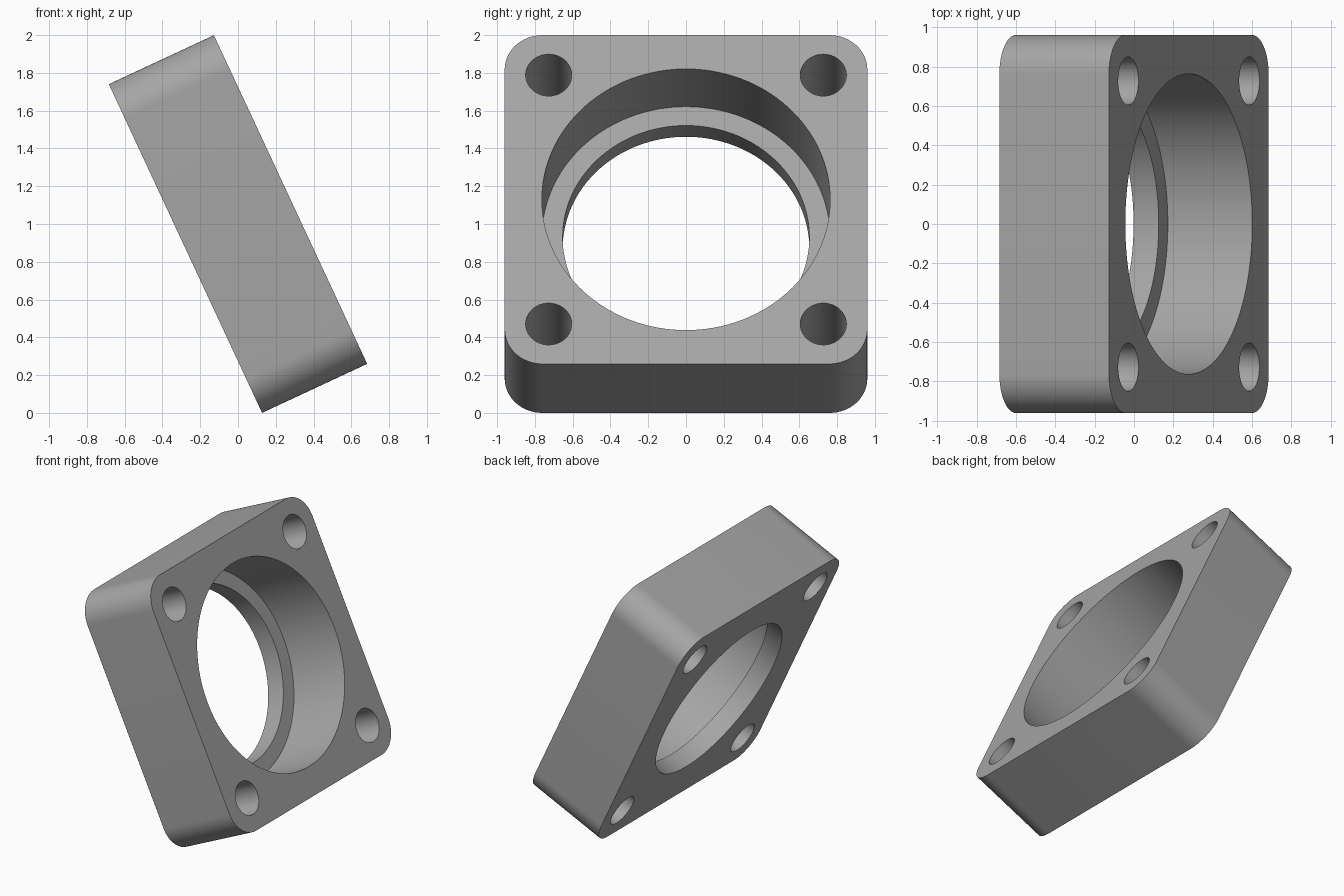
import bpy, bmesh, math
from mathutils import Matrix

if "Cube" in bpy.data.objects:
    bpy.data.objects.remove(bpy.data.objects["Cube"])

SIDE, THICK, CORNER = 1.92, 0.614, 0.2
TILT = math.radians(65)
TOP = THICK / 2


def prism(name, outline, z0, z1):
    """Extrude a closed 2D outline between two heights."""
    bm = bmesh.new()
    face = bm.faces.new([bm.verts.new((x, y, z0)) for x, y in outline])
    new = bmesh.ops.extrude_face_region(bm, geom=[face])["geom"]
    bmesh.ops.translate(bm, vec=(0, 0, z1 - z0),
                        verts=[v for v in new if isinstance(v, bmesh.types.BMVert)])
    bmesh.ops.recalc_face_normals(bm, faces=bm.faces)
    mesh = bpy.data.meshes.new(name)
    bm.to_mesh(mesh)
    bm.free()
    obj = bpy.data.objects.new(name, mesh)
    bpy.context.collection.objects.link(obj)
    return obj


def arc(cx, cy, r, start, sweep, n, closed=False):
    steps = n if closed else n + 1
    return [(cx + r * math.cos(start + sweep * i / n),
             cy + r * math.sin(start + sweep * i / n)) for i in range(steps)]


def circle(cx, cy, r, n):
    return arc(cx, cy, r, 0, math.tau, n, closed=True)


# Square plate with rounded corners
c = SIDE / 2 - CORNER
outline = []
for i, (sx, sy) in enumerate([(1, 1), (-1, 1), (-1, -1), (1, -1)]):
    outline += arc(sx * c, sy * c, CORNER, i * math.pi / 2, math.pi / 2, 16)
plate = prism("flange_plate", outline, -TOP, TOP)

# Stepped bore: wide recess, then a narrower through hole
cutters = [prism("recess_cutter", circle(0, 0, 0.763, 128), TOP - 0.473, TOP + 0.1),
           prism("bore_cutter", circle(0, 0, 0.653, 128), -TOP - 0.1, TOP)]

# Four corner bolt holes
for sx in (-1, 1):
    for sy in (-1, 1):
        cutters.append(prism("bolt_hole_cutter",
                             circle(sx * 0.727, sy * 0.727, 0.122, 48),
                             -TOP - 0.1, TOP + 0.1))

for cutter in cutters:
    cutter.hide_render = True
    mod = plate.modifiers.new(cutter.name, 'BOOLEAN')
    mod.operation = 'DIFFERENCE'
    mod.solver = 'EXACT'
    mod.object = cutter

# Bake the cuts and remove the cutters
bpy.context.view_layer.update()
result = bpy.data.meshes.new_from_object(
    plate.evaluated_get(bpy.context.evaluated_depsgraph_get()))
plate.modifiers.clear()
plate.data = result
for cutter in cutters:
    bpy.data.objects.remove(cutter)

# Lean the plate and set it on the ground
plate.data.transform(Matrix.Rotation(TILT, 4, 'Y'))
low = min(v.co.z for v in plate.data.vertices)
plate.data.transform(Matrix.Translation((0, 0, -low)))

# Plain grey metal
grey = bpy.data.materials.new("grey_metal")
grey.diffuse_color = (0.38, 0.38, 0.38, 1)
grey.use_nodes = True
grey.node_tree.nodes["Principled BSDF"].inputs["Base Color"].default_value = grey.diffuse_color
plate.data.materials.clear()
plate.data.materials.append(grey)

bpy.context.view_layer.objects.active = plate
plate.select_set(True)
bpy.ops.object.shade_smooth_by_angle(angle=math.radians(30))
